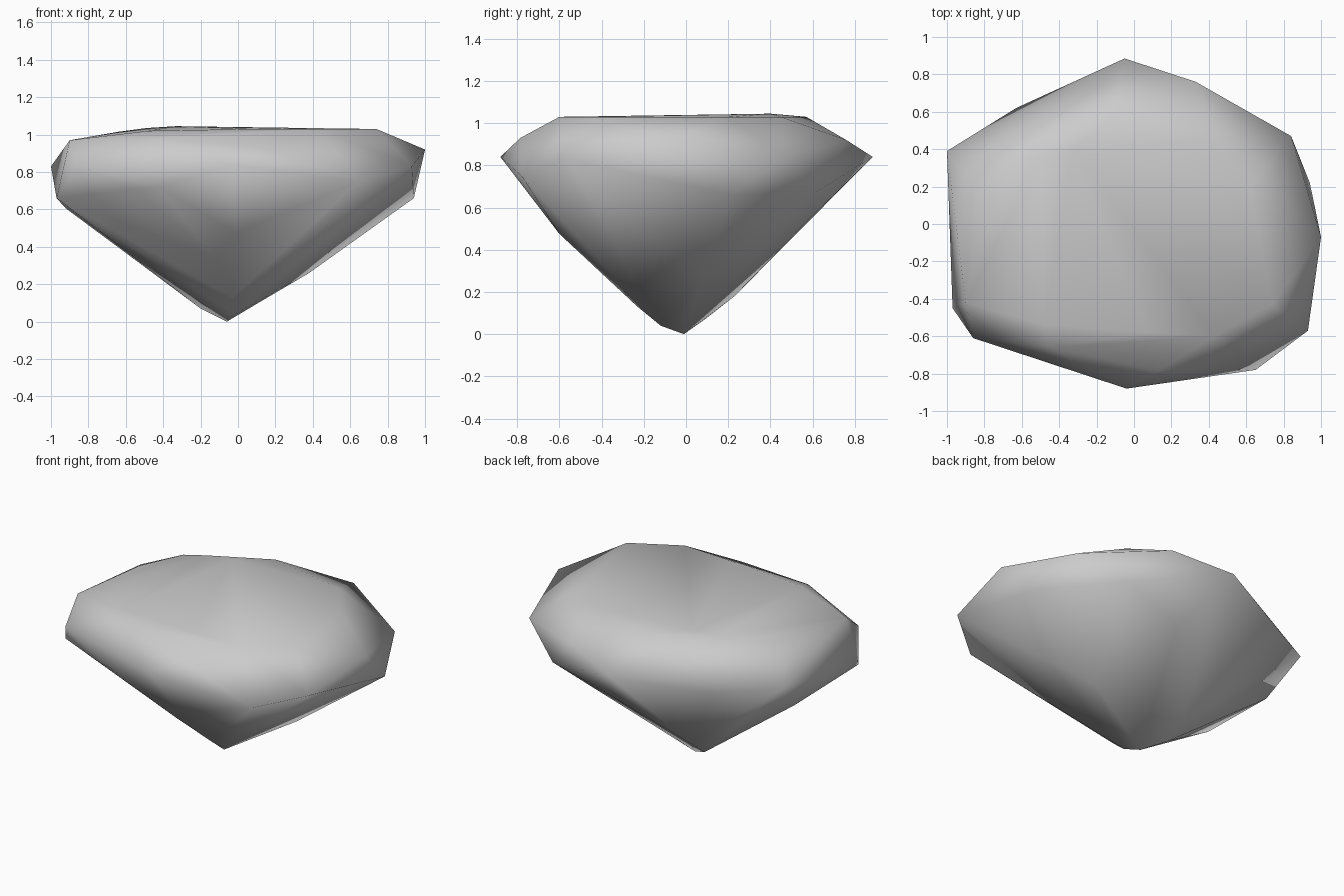
import bpy, bmesh

# Uppermost, nearly flat table and its bevelled rim
table = [
    (0.74, -0.43, 1.03), (0.43, -0.60, 1.03), (0.08, -0.58, 1.03),
    (-0.48, -0.54, 1.02), (-0.45, -0.66, 0.98), (0.13, -0.785, 0.93),
    (-0.90, -0.42, 0.97), (-0.81, 0.11, 0.98), (-0.64, 0.33, 1.015),
    (-0.49, 0.37, 1.035), (-0.33, 0.40, 1.045), (-0.12, 0.57, 1.03),
    (0.44, 0.45, 1.03), (0.62, 0.20, 1.03),
]
# Widest rim, anticlockwise from the back point
girdle = [
    (-0.05, 0.885, 0.84), (-0.63, 0.62, 0.78), (-1.00, 0.39, 0.83),
    (-0.92, 0.16, 0.605), (-0.97, -0.45, 0.66), (-0.86, -0.61, 0.83),
    (-0.55, -0.70, 0.71), (-0.42, -0.75, 0.72), (-0.04, -0.88, 0.84),
    (0.65, -0.78, 0.75), (0.93, -0.57, 0.83), (1.00, -0.07, 0.92),
    (0.94, 0.22, 0.66), (0.84, 0.47, 0.84), (0.56, 0.62, 0.675),
    (0.33, 0.76, 0.92),
]
# Lower ridges and blunt tip
tip = [
    (-0.06, -0.01, 0.0), (-0.20, 0.09, 0.07), (-0.02, -0.12, 0.04),
    (-0.35, 0.08, 0.19), (0.38, 0.08, 0.26), (-0.03, -0.23, 0.13),
    (-0.13, -0.455, 0.345), (-0.01, -0.60, 0.475), (-0.20, 0.23, 0.18),
    (0.14, 0.58, 0.54),
]

# Stone body: hull around the three tiers
bm = bmesh.new()
for p in table + girdle + tip:
    bm.verts.new(p)
bmesh.ops.convex_hull(bm, input=bm.verts[:])
loose = [v for v in bm.verts if not v.link_faces]
bmesh.ops.delete(bm, geom=loose, context='VERTS')
bmesh.ops.recalc_face_normals(bm, faces=bm.faces[:])
for f in bm.faces:
    f.smooth = True

mesh = bpy.data.meshes.new("stone")
bm.to_mesh(mesh)
bm.free()
stone = bpy.data.objects.new("stone", mesh)
bpy.context.collection.objects.link(stone)
